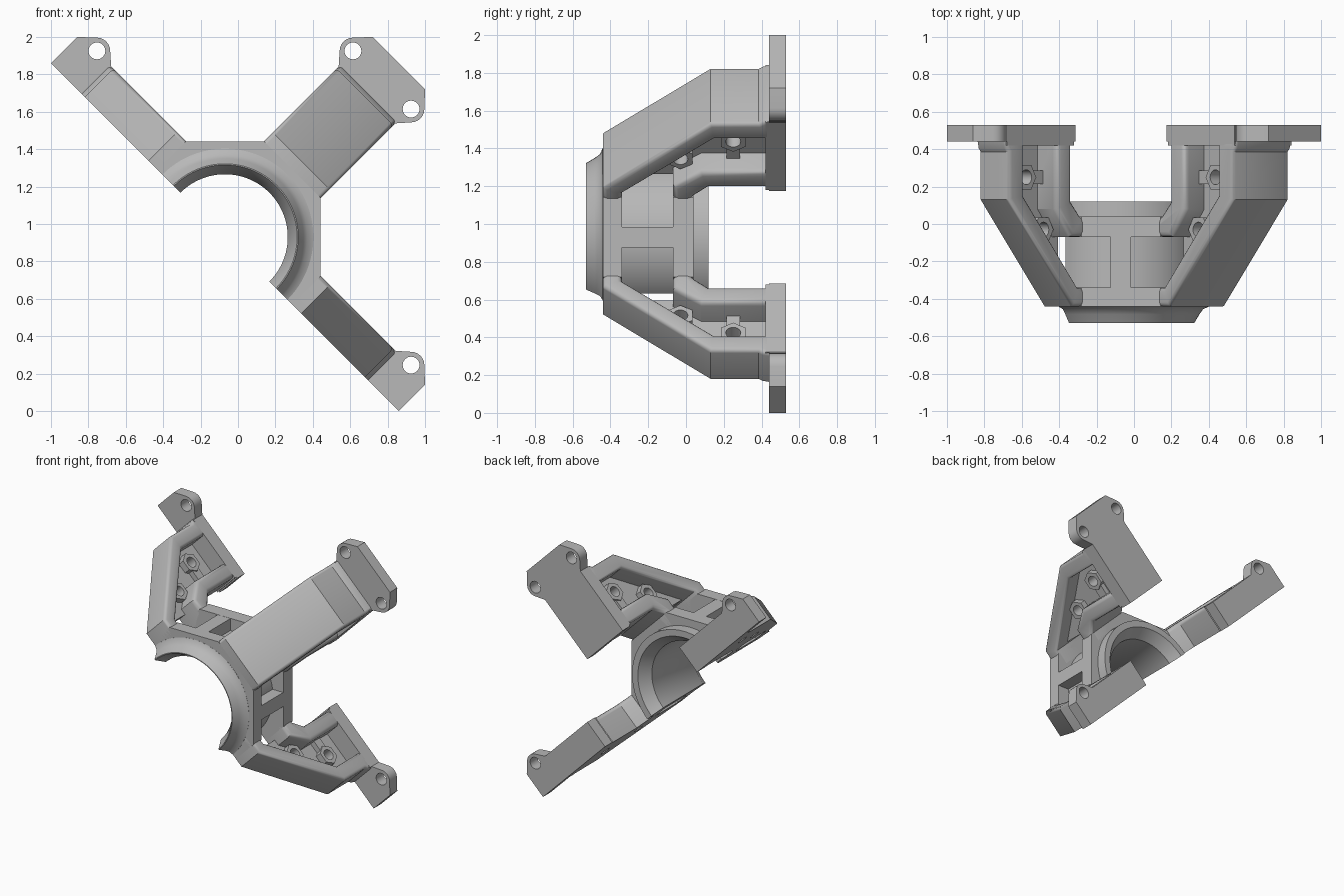
import bpy, bmesh
from math import radians, cos, sin, tau
from mathutils import Matrix, Vector

if "Cube" in bpy.data.objects:
    bpy.data.objects.remove(bpy.data.objects["Cube"], do_unlink=True)

grey = bpy.data.materials.new("plain_grey")
grey.use_nodes = True
GREY = (0.48, 0.48, 0.48, 1)
grey.diffuse_color = GREY
grey.node_tree.nodes["Principled BSDF"].inputs["Base Color"].default_value = GREY

CENTRE = Vector((-0.07, 0, 0.93))   # bore axis
SPLIT = Vector((1, 0, 1)).normalized()  # direction away from the split face
HALF = 0.215                        # half width of a leg


def placed(angle):
    """Local x runs outward from the bore at an angle to the middle leg."""
    return Matrix.Translation(CENTRE) @ Matrix.Rotation(-radians(45 + angle), 4, 'Y')


def finish(name, bm, angle=0, cutter=None, split=True):
    bmesh.ops.recalc_face_normals(bm, faces=bm.faces)
    bm.transform(placed(angle))
    if split:
        geom = bm.verts[:] + bm.edges[:] + bm.faces[:]
        bmesh.ops.bisect_plane(bm, geom=geom, dist=1e-5, plane_co=CENTRE,
                               plane_no=SPLIT, clear_inner=True)
        rim = [e for e in bm.edges if e.is_boundary]
        if rim:
            bmesh.ops.holes_fill(bm, edges=rim, sides=0)
        bmesh.ops.recalc_face_normals(bm, faces=bm.faces)
    mesh = bpy.data.meshes.new(name)
    bm.to_mesh(mesh)
    bm.free()
    mesh.materials.append(grey)
    obj = bpy.data.objects.new(name, mesh)
    bpy.context.collection.objects.link(obj)
    if cutter:
        mod = obj.modifiers.new("holes", 'BOOLEAN')
        mod.operation, mod.solver, mod.object = 'DIFFERENCE', 'EXACT', cutter
        deps = bpy.context.evaluated_depsgraph_get()
        cut = bpy.data.meshes.new_from_object(obj.evaluated_get(deps))
        obj.modifiers.clear()
        obj.data = cut
    bpy.ops.object.select_all(action='DESELECT')
    obj.select_set(True)
    bpy.context.view_layer.objects.active = obj
    bpy.ops.object.shade_smooth_by_angle(angle=radians(35))
    return obj


def prism(bm, points, lo, hi, along='z', bevel=0):
    """Extrude an outline across the leg (z) or through its depth (y)."""
    def at(p, h):
        return (p[0], p[1], h) if along == 'z' else (p[0], h, p[1])
    ends = [[bm.verts.new(at(p, h)) for p in points] for h in (lo, hi)]
    caps = [bm.faces.new(e) for e in ends]
    n = len(points)
    for i in range(n):
        j = (i + 1) % n
        bm.faces.new((ends[0][i], ends[0][j], ends[1][j], ends[1][i]))
    if bevel:
        bmesh.ops.recalc_face_normals(bm, faces=bm.faces)
        edges = list({e for c in caps for e in c.edges})
        bmesh.ops.bevel(bm, geom=edges, offset=bevel, segments=3, profile=0.5,
                        affect='EDGES')
    return bm


def disc(x, y, r, sides):
    return [(x + r * cos(tau * i / sides), y + r * sin(tau * i / sides)) for i in range(sides)]


def box(x0, x1, y0, y1):
    return [(x0, y0), (x1, y0), (x1, y1), (x0, y1)]


def lathe(profile, sides, turn=0.0):
    """Revolve a closed (radius, depth) outline about the bore axis."""
    bm = bmesh.new()
    rings = []
    for i in range(sides):
        a = tau * (i + turn) / sides
        rings.append([bm.verts.new((r * cos(a), y, r * sin(a))) for r, y in profile])
    for i in range(sides):
        a, b = rings[i], rings[(i + 1) % sides]
        for k in range(len(profile)):
            m = (k + 1) % len(profile)
            bm.faces.new((a[k], a[m], b[m], b[k]))
    return bm


# Hub: bored sleeve, two octagonal flanges and the ribs joining them
sleeve = [(0.336, -0.45), (0.386, -0.53), (0.392, -0.53), (0.42, -0.483), (0.44, -0.455),
          (0.473, -0.441), (0.473, -0.42), (0.42, -0.40),
          (0.42, 0.0), (0.45, 0.03), (0.45, 0.12), (0.40, 0.12), (0.336, 0.04)]
finish("hub_sleeve", lathe(sleeve, 96))
for name, y0, y1 in (("front_flange", -0.44, -0.34), ("back_flange", -0.07, 0.04)):
    finish(name, lathe(box(0.40, 0.552, y0, y1), 8, 0.5))
for side, angle in (("left", -45), ("right", 45)):
    finish(side + "_hub_rib", prism(bmesh.new(), box(0.38, 0.509, -0.36, -0.05),
                                    -0.055, 0.055), angle)

# Outlines of the leg parts: distance from the bore, depth
OUTER = [(0.42, -0.44), (0.577, -0.44), (1.06, 0.13), (1.06, 0.385), (1.075, 0.405),
         (1.085, 0.45), (0.945, 0.45), (0.945, 0.15), (0.535, -0.34), (0.42, -0.34)]
INNER = [(0.42, 0.04), (0.51, 0.04), (0.58, 0.12), (0.58, 0.45), (0.70, 0.45),
         (0.70, 0.08), (0.59, -0.07), (0.42, -0.07)]
WEB = [(0.545, -0.40), (0.57, -0.43), (1.05, 0.13), (1.05, 0.45), (0.59, 0.45),
       (0.59, 0.115), (0.545, 0.06)]
BOLTS = [(0.835, 0.25), (0.705, -0.03)]
SCREW = (1.188, 0.22)

# Foot outline, with a rounded ear about each screw hole
ear = [(SCREW[0] + 0.071 * cos(radians(a)), SCREW[1] + 0.071 * sin(radians(a)))
       for a in range(135, 44, -15)]
foot_half = [(0.56, HALF), (1.075, HALF)] + ear + [(1.315, 0.198)]
FOOT = foot_half + [(x, -w) for x, w in reversed(foot_half)]

for name, angle in (("middle", 0), ("upper", 90), ("lower", -90)):
    # Hole cutters
    bm = bmesh.new()
    for x, y in BOLTS:
        prism(bm, disc(x, y, 0.04, 24), -0.3, 0.3)
    bolt_cutter = finish(name + "_bolt_cutter", bm, angle, split=False)
    bm = bmesh.new()
    for s in (1, -1):
        prism(bm, disc(SCREW[0], s * SCREW[1], 0.045, 32), 0.3, 0.7, 'y')
    screw_cutter = finish(name + "_screw_cutter", bm, angle, split=False)

    # Leg frame
    finish(name + "_leg_outer_strut", prism(bmesh.new(), OUTER, -HALF, HALF, bevel=0.022), angle)
    finish(name + "_leg_inner_strut", prism(bmesh.new(), INNER, -HALF, HALF, bevel=0.03), angle)
    finish(name + "_leg_web", prism(bmesh.new(), WEB, -0.07, 0.07), angle, bolt_cutter)

    # Nut bosses on the web and the small rib beside the rear one
    bm = bmesh.new()
    for x, y in BOLTS:
        prism(bm, disc(x, y, 0.075, 6), -0.12, 0.12)
    finish(name + "_leg_nut_bosses", bm, angle, bolt_cutter)
    finish(name + "_leg_boss_rib", prism(bmesh.new(), box(0.69, 0.785, 0.215, 0.285),
                                         -0.11, 0.11), angle)

    # Foot and the collar at its root
    finish(name + "_foot_collar", prism(bmesh.new(), box(0.57, 1.075, -HALF, HALF),
                                        0.42, 0.45, 'y'), angle)
    finish(name + "_foot", prism(bmesh.new(), FOOT, 0.44, 0.53, 'y'), angle, screw_cutter)

    for cutter in (bolt_cutter, screw_cutter):
        bpy.data.objects.remove(cutter, do_unlink=True)
